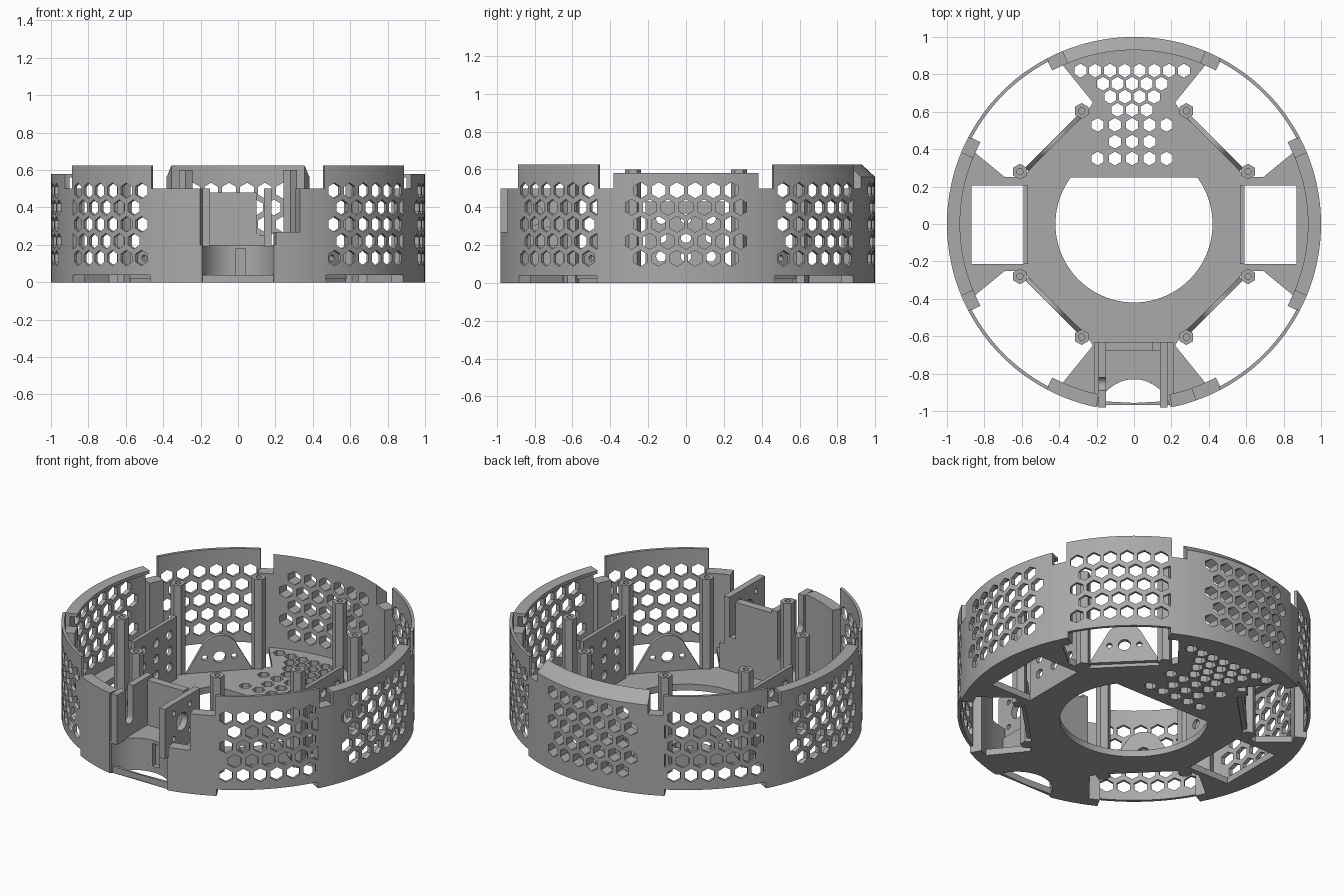
import bpy, bmesh
from math import sin, cos, radians
from mathutils import Matrix

if "Cube" in bpy.data.objects:
    bpy.data.objects.remove(bpy.data.objects["Cube"])

grey = bpy.data.materials.new("matte_grey")
grey.use_nodes = True
COLOUR = (0.4, 0.4, 0.4, 1)
grey.diffuse_color = COLOUR
grey.node_tree.nodes["Principled BSDF"].inputs["Base Color"].default_value = COLOUR


def finish(name, bm):
    bmesh.ops.recalc_face_normals(bm, faces=bm.faces)
    mesh = bpy.data.meshes.new(name)
    bm.to_mesh(mesh)
    bm.free()
    mesh.materials.append(grey)
    obj = bpy.data.objects.new(name, mesh)
    bpy.context.collection.objects.link(obj)
    return obj


def prism(name, pts, z0, z1, matrix=Matrix()):
    """Extrude a flat outline from z0 to z1."""
    bm = bmesh.new()
    low = [bm.verts.new((x, y, z0)) for x, y in pts]
    high = [bm.verts.new((x, y, z1)) for x, y in pts]
    bm.faces.new(low[::-1])
    bm.faces.new(high)
    for i in range(len(pts)):
        bm.faces.new((low[i - 1], low[i], high[i], high[i - 1]))
    bm.transform(matrix)
    return finish(name, bm)


def pierced_sheet(name, loops, thickness):
    """Flat sheet on z = 0: the first loop is the outline, the rest are holes."""
    curve = bpy.data.curves.new(name, 'CURVE')
    curve.dimensions, curve.fill_mode, curve.extrude = '2D', 'BOTH', thickness / 2
    for pts in loops:
        spline = curve.splines.new('POLY')
        spline.points.add(len(pts) - 1)
        for p, (x, y) in zip(spline.points, pts):
            p.co = (x, y, 0, 1)
        spline.use_cyclic_u = True
    helper = bpy.data.objects.new("helper", curve)
    bpy.context.collection.objects.link(helper)
    bpy.context.view_layer.update()
    solid = helper.evaluated_get(bpy.context.evaluated_depsgraph_get())
    bm = bmesh.new()
    bm.from_mesh(solid.to_mesh())
    bpy.data.objects.remove(helper)
    bmesh.ops.remove_doubles(bm, verts=bm.verts, dist=0.0001)
    bmesh.ops.translate(bm, verts=bm.verts, vec=(0, 0, thickness / 2))
    return finish(name, bm)


def rectangle(x0, x1, y0, y1):
    return [(x0, y0), (x1, y0), (x1, y1), (x0, y1)]


def box(name, x0, x1, y0, y1, z0, z1):
    return prism(name, rectangle(x0, x1, y0, y1), z0, z1)


def rods(name, placements, sides, radius, depth):
    """Many straight bars in one mesh, each along its own local z."""
    bm = bmesh.new()
    for m in placements:
        bmesh.ops.create_cone(bm, cap_ends=True, segments=sides, radius1=radius,
                              radius2=radius, depth=depth, matrix=m)
    return finish(name, bm)


def sweep(name, profile, a0, a1):
    """Turn an (r, z) profile about the z axis between two angles."""
    bm = bmesh.new()
    steps = max(2, round((a1 - a0) / 2.5))
    rings = []
    for i in range(steps + 1):
        a = radians(a0 + (a1 - a0) * i / steps)
        rings.append([bm.verts.new((r * cos(a), r * sin(a), z)) for r, z in profile])
    n = len(profile)
    for p, q in zip(rings, rings[1:]):
        for k in range(n):
            bm.faces.new((p[k], p[(k + 1) % n], q[(k + 1) % n], q[k]))
    bm.faces.new(rings[0])
    bm.faces.new(rings[-1])
    return finish(name, bm)


def cut(obj, *cutters):
    bpy.context.view_layer.objects.active = obj
    for c in cutters:
        mod = obj.modifiers.new("cut", 'BOOLEAN')
        mod.operation, mod.solver, mod.object = 'DIFFERENCE', 'EXACT', c
        bpy.ops.object.modifier_apply(modifier=mod.name)
        bpy.data.objects.remove(c)


def at(x, y, z):
    return Matrix.Translation((x, y, z))


def spin(degrees, axis):
    return Matrix.Rotation(radians(degrees), 4, axis)


def arc(r, a0, a1, n, cx=0, cy=0):
    return [(cx + r * cos(radians(a0 + (a1 - a0) * i / n)),
             cy + r * sin(radians(a0 + (a1 - a0) * i / n))) for i in range(n + 1)]


def honeycomb(angle, odd_count, odd_shift):
    """Hexagonal bars through a wall panel facing the given angle."""
    spots = []
    for row in range(5):
        count, shift = (odd_count, odd_shift) if row % 2 else (6, 0)
        for i in range(count):
            t = (i - (count - 1) / 2) * 0.096 + shift
            spots.append(spin(angle, 'Z') @ at(0.95, t, 0.13 + 0.09 * row)
                         @ spin(90, 'Y') @ spin(90, 'Z'))
    return rods("cutter", spots, 6, 0.042, 0.4)


# Base plate: four fans joined by an octagon, with a concave front notch
inner = [(0.69, 0.25), (0.6, 0.25), (0.25, 0.6), (0.22, 0.65)]
side = arc(0.985, 0, 25, 10) + inner
back = side + arc(0.985, 65, 90, 10)
front = side + arc(0.985, 65, 78.9, 6) + arc(0.2, 198.5, 270, 12, 0, 1.03)[1:]
outline = back + [(-x, y) for x, y in reversed(back[:-1])]
outline += [(-x, -y) for x, y in front[1:]] + [(x, -y) for x, y in reversed(front[1:-1])]
holes = [arc(0.42, 143.5, 396.5, 60),
         rectangle(0.59, 0.87, -0.215, 0.205), rectangle(-0.87, -0.59, -0.215, 0.205)]
floor_rows = [(0.82, 8, 0.079), (0.75, 5, 0.078), (0.68, 4, 0.078), (0.61, 3, 0.078),
              (0.53, 5, 0.092), (0.44, 3, 0.092), (0.35, 5, 0.092)]
for y, n, pitch in floor_rows:
    for i in range(n):
        holes.append(arc(0.037, 30, 330, 5, (i - (n - 1) / 2) * pitch - 0.01, y))
pierced_sheet("base_plate", [outline] + holes, 0.04)

# Side walls with an inner flange, thick rear wall with a sloped rim
for name, a in (("left_wall", 0), ("right_wall", 180)):
    lip = [(0.975, 0), (1, 0), (1, 0.58), (0.93, 0.58), (0.93, 0.56), (0.975, 0.56)]
    cut(sweep(name, lip, a - 22.5, a + 22.5), honeycomb(a, 7, 0))
rear = sweep("rear_wall", [(0.93, 0), (1, 0), (1, 0.56), (0.93, 0.625)], 67.5, 112.5)
cut(rear, honeycomb(90, 6, 0.048))

# Thin corner panels, clip blocks, motor brackets
for a in (45, 135, 225, 315):
    panel = sweep("corner_panel", rectangle(0.982, 1, 0.04, 0.625), a - 17.5, a + 17.5)
    cut(panel, honeycomb(a, 6, 0.048 if a in (45, 315) else -0.048))
    for s in (-1, 1):
        mid = a + s * 19.75
        sweep("clip_block", rectangle(0.93, 1, 0, 0.5), mid - 2.75, mid + 2.75)
    shape = [(-0.2, 0.02), (0.2, 0.02)] + arc(0.11, 35, 145, 16, 0, 0.155)
    # local x -> tangent, local y -> up, local z -> outward
    place = spin(a, 'Z') @ Matrix(((0, 0, 1, 0.6), (1, 0, 0, 0), (0, 1, 0, 0), (0, 0, 0, 1)))
    bracket = prism("motor_bracket", shape, 0, 0.025, place)
    cut(bracket, rods("cutter", [place @ at(0, 0.13, 0)], 24, 0.035, 0.2))
    cut(bracket, rods("cutter", [place @ at(u, 0.13, 0) for u in (-0.085, 0.085)],
                      16, 0.016, 0.2))

# Front walls, stepped down beside the mount
sweep("front_wall_right", rectangle(0.93, 1, 0, 0.5), 242.5, 258.3)
sweep("front_wall_low", rectangle(0.93, 1, 0, 0.27), 281.7, 289.3)
sweep("front_wall_left", rectangle(0.93, 1, 0, 0.5), 289.3, 297.5)

# Standoff posts
for sx in (-1, 1):
    for sy in (-1, 1):
        for x, y in ((0.61, 0.28), (0.28, 0.605)):
            post = rods("standoff_post", [at(sx * x, sy * y, 0.3)], 6, 0.042, 0.6)
            cut(post, rods("cutter", [at(sx * x, sy * y, 0.6)], 16, 0.017, 0.2))

# Perforated inner plates beside the wheel slots
for s in (-1, 1):
    x = s * 0.578
    plate = box("wheel_plate", x - 0.012, x + 0.012, -0.215, 0.205, 0.02, 0.43)
    spots = [at(x, y, z) @ spin(90, 'Y') for y in (-0.13, 0, 0.13) for z in (0.14, 0.24, 0.34)]
    cut(plate, rods("cutter", spots, 16, 0.028, 0.2))

# Front mount: block with a concave face and cable slot
block = box("mount_block", -0.215, 0.21, -0.975, -0.63, 0, 0.2)
cut(block, rods("cutter", [at(0, -1.03, 0.1)], 64, 0.2, 0.5),
    box("cutter", -0.01, 0.04, -0.9, -0.8, 0.04, 0.18))
box("mount_back", -0.19, 0.1, -0.68, -0.63, 0.19, 0.48)
box("mount_back_low", 0.1, 0.15, -0.68, -0.63, 0.19, 0.25)
cheek = box("mount_cheek_left", 0.14, 0.18, -0.98, -0.63, 0.19, 0.5)
cut(cheek, rods("cutter", [at(0.16, -0.81, 0.36) @ spin(90, 'Y')], 32, 0.055, 0.3))
screws = [at(0.16, -0.81 + u, 0.36 + v) @ spin(90, 'Y') for u in (-.08, .08) for v in (-.08, .08)]
cut(cheek, rods("cutter", screws, 16, 0.016, 0.3))
cheek = box("mount_cheek_right", -0.19, -0.15, -0.98, -0.63, 0.19, 0.5)
cut(cheek, rods("cutter", [at(-0.17, -0.855, 0.31) @ spin(90, 'Y')], 24, 0.035, 0.3),
    box("cutter", -0.3, -0.1, -0.89, -0.82, 0.31, 0.7))

# Smooth the curved faces, keep edges crisp
bpy.ops.object.select_all(action='DESELECT')
for obj in bpy.context.collection.objects:
    if obj.type == 'MESH' and grey.name in obj.data.materials:
        obj.select_set(True)
        bpy.context.view_layer.objects.active = obj
bpy.ops.object.shade_smooth_by_angle(angle=radians(20))
